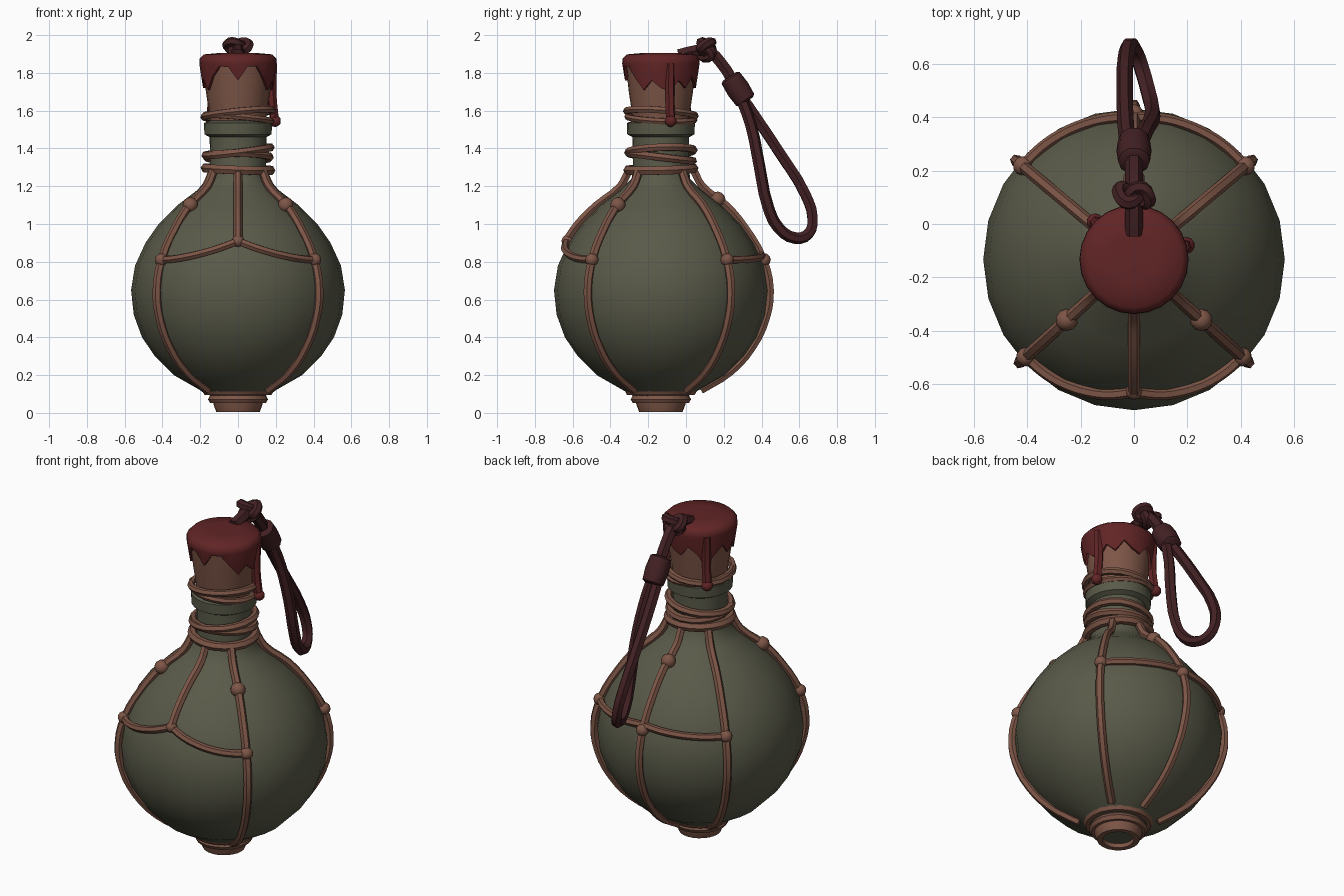
import bpy, bmesh, math
from math import sin, cos, pi, radians
from mathutils import Vector

if "Cube" in bpy.data.objects:
    bpy.data.objects.remove(bpy.data.objects["Cube"])

YC = -0.133  # bottle axis


def mat(name, col):
    m = bpy.data.materials.new(name)
    m.diffuse_color = (*col, 1)
    m.use_nodes = True
    m.node_tree.nodes["Principled BSDF"].inputs["Base Color"].default_value = m.diffuse_color
    return m


GREEN = mat("dull_green_glass", (0.100, 0.102, 0.066))
BROWN = mat("brown_cork_twine", (0.205, 0.092, 0.062))
WAX = mat("red_wax", (0.120, 0.018, 0.019))
CORD = mat("dark_maroon_cord", (0.056, 0.015, 0.017))


def add(name, mesh, material):
    mesh.materials.clear()
    mesh.materials.append(material)
    o = bpy.data.objects.new(name, mesh)
    bpy.context.collection.objects.link(o)
    return o


def lathe(name, rings, material, segs=24, origin=(0, YC, 0), axis=None):
    """rings: list of (z, r); z may be a list with one height per segment."""
    bm = bmesh.new()
    rows = []
    for z, r in rings:
        row = []
        for i in range(segs):
            a = 2 * pi * i / segs
            zi = z[i] if isinstance(z, list) else z
            ri = r[i] if isinstance(r, list) else r
            row.append(bm.verts.new((ri * cos(a), ri * sin(a), zi)))
        rows.append(row)
    for lo, hi in zip(rows, rows[1:]):
        for i in range(segs):
            j = (i + 1) % segs
            bm.faces.new((lo[i], lo[j], hi[j], hi[i]))
    bm.faces.new(rows[0][::-1])
    bm.faces.new(rows[-1])
    if axis:
        q = Vector((0, 0, 1)).rotation_difference(Vector(axis))
        bmesh.ops.rotate(bm, verts=bm.verts, matrix=q.to_matrix())
    bmesh.ops.translate(bm, verts=bm.verts, vec=origin)
    me = bpy.data.meshes.new(name)
    bm.to_mesh(me)
    bm.free()
    return add(name, me, material)


def tube(name, pts, rad, material, closed=False, res=3):
    """Round rope through the points, turned into a mesh."""
    cu = bpy.data.curves.new(name, 'CURVE')
    cu.dimensions = '3D'
    cu.bevel_depth = rad
    cu.bevel_resolution = 1
    cu.resolution_u = res
    cu.use_fill_caps = True
    s = cu.splines.new('BEZIER')
    s.bezier_points.add(len(pts) - 1)
    for b, p in zip(s.bezier_points, pts):
        b.co = p
        b.handle_left_type = b.handle_right_type = 'AUTO'
    s.use_cyclic_u = closed
    tmp = bpy.data.objects.new("tmp", cu)
    bpy.context.collection.objects.link(tmp)
    dg = bpy.context.evaluated_depsgraph_get()
    me = bpy.data.meshes.new_from_object(tmp.evaluated_get(dg))
    bpy.data.objects.remove(tmp)
    return add(name, me, material)


def ball(name, loc, r, material):
    bm = bmesh.new()
    bmesh.ops.create_icosphere(bm, subdivisions=2, radius=r)
    bmesh.ops.translate(bm, verts=bm.verts, vec=loc)
    me = bpy.data.meshes.new(name)
    bm.to_mesh(me)
    bm.free()
    return add(name, me, material)


# Bottle body with neck and lip
PROFILE = [(0.03, 0.09), (0.07, 0.11), (0.12, 0.2), (0.2, 0.34), (0.3, 0.44),
           (0.4, 0.508), (0.52, 0.552), (0.65, 0.566), (0.78, 0.545), (0.9, 0.49),
           (1.0, 0.42), (1.1, 0.32), (1.18, 0.215), (1.24, 0.155), (1.3, 0.148), (1.46, 0.15),
           (1.475, 0.178), (1.535, 0.18), (1.55, 0.14)]
lathe("bottle", PROFILE, GREEN)


def on_body(az, z, off=0.012):
    """Point on the bottle surface at an azimuth in degrees and a height."""
    for (z0, r0), (z1, r1) in zip(PROFILE, PROFILE[1:]):
        if z0 <= z <= z1:
            r = r0 + (r1 - r0) * (z - z0) / (z1 - z0) + off
    a = radians(az)
    return Vector((r * cos(a), YC + r * sin(a), z))


# Cork
lathe("cork", [(1.52, 0.145), (1.6, 0.155), (1.7, 0.17), (1.86, 0.188)], BROWN)

# Wax cap with ragged lower edge
LOW = [1.72, 1.70, 1.76, 1.72, 1.78, 1.74, 1.72, 1.78, 1.74, 1.66, 1.73, 1.78,
       1.72, 1.77, 1.71, 1.78, 1.835, 1.83, 1.76, 1.835, 1.835, 1.77, 1.71, 1.76]
lathe("wax_cap", [(LOW, 0.165), (LOW, [0.178 + (z - 1.66) * 0.12 for z in LOW]),
                  (1.85, 0.205), (1.875, 0.203), (1.898, 0.18), (1.906, 0.09)], WAX)

# Long wax drips
for k, (az, end) in enumerate([(15, 1.545), (136, 1.56)]):
    c, s = cos(radians(az)), sin(radians(az))
    tube(f"wax_drip_{k}", [(r * c, YC + r * s, z) for r, z in
                           ((0.19, 1.85), (0.185, 1.7), (0.2, end))], 0.025, WAX)
    ball(f"wax_drop_{k}", (0.203 * c, YC + 0.203 * s, end), 0.032, WAX)


# Twine rings on neck, and coils around the foot
def ring(name, z, r, rad, tilt=0.0, phase=0.0):
    pts = []
    for i in range(10):
        a = 2 * pi * i / 10
        pts.append((r * cos(a), YC + r * sin(a), z + tilt * cos(a - phase)))
    tube(name, pts, rad, BROWN, True, 2)


ring("cork_twine_upper", 1.585, 0.18, 0.02, 0.022, -0.6)
ring("cork_twine_lower", 1.56, 0.175, 0.018, -0.018, 0.5)
ring("neck_twine_top", 1.385, 0.172, 0.022, 0.022, 0.3)
ring("neck_twine_middle", 1.355, 0.168, 0.022, -0.02, 1.5)
ring("neck_twine_bottom", 1.29, 0.172, 0.026, 0.008, 2.5)
ring("foot_coil_top", 0.115, 0.165, 0.024)
ring("foot_coil_middle", 0.072, 0.135, 0.024)
lathe("foot_ring", [(0.05, 0.085), (0.005, 0.085), (0.005, 0.115), (0.045, 0.13),
                    (0.08, 0.135)], BROWN)
bm = bmesh.new()
# open the foot ring below so the glass shows
foot = bpy.data.objects["foot_ring"].data
bm.from_mesh(foot)
bmesh.ops.delete(bm, geom=[f for f in bm.faces if len(f.verts) > 4], context='FACES')
bm.to_mesh(foot)
bm.free()

# Vertical net ropes: four corners and the back middle
HEIGHTS = [1.28, 1.2, 1.1, 0.98, 0.81, 0.65, 0.5, 0.35, 0.22, 0.12]
for az in (40, 90, 140, 222, 318):
    tube(f"net_rope_{az}", [on_body(az, z, 0.025 if z > 1.0 else 0.012) for z in HEIGHTS],
         0.023, BROWN)
    ball(f"net_knot_{az}", on_body(az, 0.81, 0.015), 0.036, BROWN)
for az, z in ((90, 1.13), (222, 1.1), (318, 1.1)):
    ball(f"upper_knot_{az}", on_body(az, z, 0.02), 0.042, BROWN)

# Short front rope with its knot
tube("net_rope_front", [on_body(270, z, 0.02) for z in (1.28, 1.2, 1.1, 1.0, 0.91)], 0.023, BROWN)
ball("front_knot", on_body(270, 0.91), 0.032, BROWN)

# Swags between the ropes, front and back
for mid, z0, ends in ((270, 0.91, (222, 318)), (90, 0.835, (40, 140))):
    for e in ends:
        pts = []
        for i in range(6):
            t = i / 5
            pts.append(on_body(mid + (e - mid) * t, 0.81 + (z0 - 0.81) * (1 - t) ** 1.8, 0.014))
        tube(f"net_swag_{e}", pts, 0.021, BROWN)

# Cord from the wax to the bead
tube("cord_stem", [(0, -0.04, 1.895), (0, 0.04, 1.915), (0, 0.11, 1.92), (0, 0.18, 1.86),
                   (0, 0.27, 1.72)], 0.034, CORD)

# Knot of the cord, a trefoil
pts = []
for i in range(18):
    t = 2 * pi * i / 18
    pts.append((0.021 * (sin(t) + 2 * sin(2 * t)), 0.108 - 0.03 * sin(3 * t),
                1.93 + 0.0165 * (cos(t) - 2 * cos(2 * t))))
tube("cord_knot", pts, 0.026, CORD, True, 2)
ball("cord_knot_core", (0, 0.108, 1.925), 0.045, CORD)

# Bead that gathers the loop
lathe("cord_bead", [(-0.08, 0.045), (-0.07, 0.06), (0, 0.066), (0.07, 0.06), (0.08, 0.045)],
      CORD, 10, (0, 0.275, 1.715), (0, 0.55, -0.83))

# Hanging loop
tube("cord_loop", [(-0.02, 0.27, 1.71), (-0.03, 0.36, 1.58), (-0.035, 0.5, 1.37),
                   (-0.03, 0.63, 1.16), (-0.015, 0.67, 1.03), (0.005, 0.65, 0.95),
                   (0.03, 0.58, 0.925), (0.055, 0.49, 0.98), (0.068, 0.435, 1.09),
                   (0.065, 0.39, 1.3), (0.04, 0.345, 1.52), (0.015, 0.28, 1.7)], 0.031, CORD)

# Smooth shading with crisp edges
for o in bpy.data.objects:
    o.select_set(True)
    bpy.context.view_layer.objects.active = o
bpy.ops.object.shade_smooth_by_angle(angle=radians(50))
